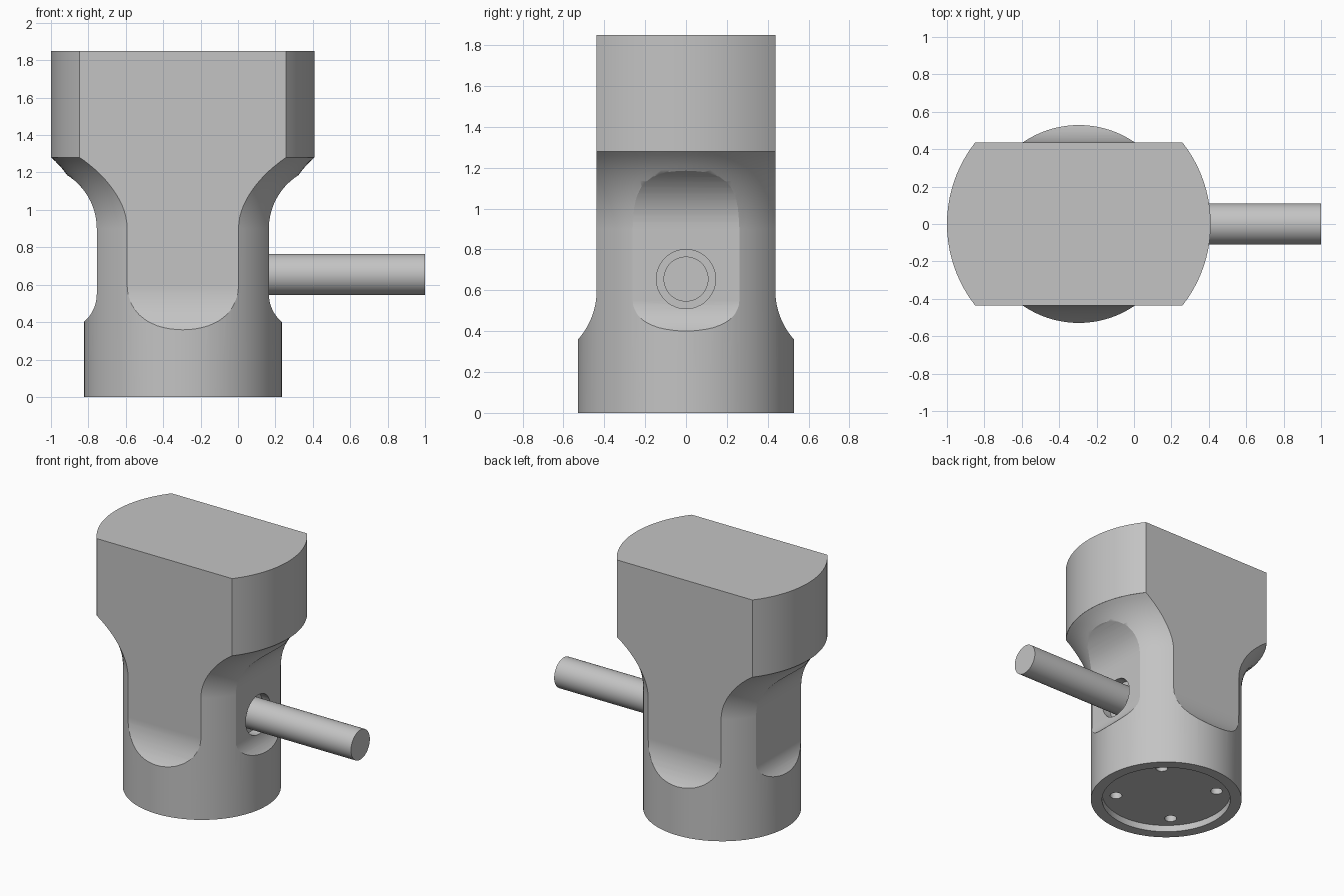
import bpy
import bmesh
from math import sin, cos, pi, radians
from mathutils import Matrix

if "Cube" in bpy.data.objects:
    bpy.data.objects.remove(bpy.data.objects["Cube"], do_unlink=True)

AXIS_X = -0.295          # vertical axis of the round body
ROD_Z = 0.655

grey = bpy.data.materials.new("plain grey")
grey.use_nodes = True
grey.diffuse_color = (0.55, 0.55, 0.55, 1)
grey.node_tree.nodes["Principled BSDF"].inputs["Base Color"].default_value = (0.55, 0.55, 0.55, 1)


def finish(name, bm):
    bmesh.ops.recalc_face_normals(bm, faces=bm.faces)
    mesh = bpy.data.meshes.new(name)
    bm.to_mesh(mesh)
    bm.free()
    obj = bpy.data.objects.new(name, mesh)
    bpy.context.collection.objects.link(obj)
    mesh.materials.append(grey)
    return obj


def fillet(offset, z, radius, sweep, direction, steps=14):
    """Concave arc that leaves a vertical wall at (offset, z)."""
    return [(offset + radius * (1 - cos(sweep * i / steps)),
             z + direction * radius * sin(sweep * i / steps)) for i in range(steps + 1)]


def lathe(name, profile, steps=96):
    bm = bmesh.new()
    verts = [bm.verts.new((r, 0, z)) for r, z in profile]
    edges = [bm.edges.new(pair) for pair in zip(verts, verts[1:])]
    bmesh.ops.spin(bm, geom=verts + edges, cent=(0, 0, 0), axis=(0, 0, 1),
                   angle=2 * pi, steps=steps, use_merge=True)
    bmesh.ops.remove_doubles(bm, verts=bm.verts, dist=1e-5)
    obj = finish(name, bm)
    obj.location.x = AXIS_X
    return obj


def side_cutter(name, profile, turn):
    """Prism from an (outward, up) profile, turned about the body axis."""
    bm = bmesh.new()
    face = bm.faces.new([bm.verts.new((d, -1, z)) for d, z in profile])
    grown = bmesh.ops.extrude_face_region(bm, geom=[face])["geom"]
    bmesh.ops.translate(bm, vec=(0, 2, 0),
                        verts=[g for g in grown if isinstance(g, bmesh.types.BMVert)])
    bmesh.ops.rotate(bm, verts=bm.verts, cent=(0, 0, 0), matrix=Matrix.Rotation(turn, 3, 'Z'))
    obj = finish(name, bm)
    obj.location.x = AXIS_X
    return obj


def cylinder(name, radius, start, end, along_x, segments=48):
    """Cylinder between two heights, or two x positions, about its local axis."""
    bm = bmesh.new()
    bmesh.ops.create_cone(bm, cap_ends=True, segments=segments, radius1=radius,
                          radius2=radius, depth=end - start)
    bmesh.ops.translate(bm, verts=bm.verts, vec=(0, 0, (start + end) / 2))
    if along_x:
        bmesh.ops.rotate(bm, verts=bm.verts, cent=(0, 0, 0),
                         matrix=Matrix.Rotation(pi / 2, 3, 'Y'))
    return finish(name, bm)


def smooth(obj):
    bpy.ops.object.select_all(action='DESELECT')
    obj.select_set(True)
    bpy.context.view_layer.objects.active = obj
    bpy.ops.object.shade_smooth_by_angle(angle=radians(22))
    obj.modifiers.new("even shading", 'WEIGHTED_NORMAL').keep_sharp = True


# Round body: recessed underside, straight lower part, flare and wide head
flare = fillet(0.529, 0.9, 0.5, 0.8635, 1)
body = lathe("body", [(0, 0.05), (0.45, 0.05), (0.45, 0), (0.529, 0)]
             + flare + [(0.705, 1.28), (0.705, 1.85), (0, 1.85)])

cutters = []

# Front and back flats, running out in a fillet above the base
flat = [(0.9, 2), (0.437, 2)] + fillet(0.437, 0.6, 0.363, 1.3, -1) + [(0.9, 0.25)]
for turn in (-pi / 2, pi / 2):
    cutters.append(side_cutter("flat_cutter", flat, turn))

# Side pockets, filleted at both ends
pocket = ([(0.9, 1.237)] + fillet(0.46, 0.9, 0.337, 1.5, 1)[::-1]
          + fillet(0.46, 0.55, 0.196, 1.5, -1) + [(0.9, 0.354)])
for turn in (0, pi):
    cutters.append(side_cutter("pocket_cutter", pocket, turn))

# Clearance hole round the rod
hole = cylinder("rod_hole_cutter", 0.145, 0.1, 0.4, True)
hole.location.z = ROD_Z
cutters.append(hole)

# Four screw holes in the underside
for i in range(4):
    angle = pi / 4 + i * pi / 2
    screw = cylinder("screw_hole_cutter", 0.042, -0.1, 0.12, False, 24)
    screw.location = (AXIS_X + 0.354 * cos(angle), 0.354 * sin(angle), 0)
    cutters.append(screw)

bpy.context.view_layer.objects.active = body
for cutter in cutters:
    cutter.hide_render = True
    cut = body.modifiers.new("cut", 'BOOLEAN')
    cut.operation = 'DIFFERENCE'
    cut.solver = 'EXACT'
    cut.object = cutter
    bpy.ops.object.modifier_apply(modifier=cut.name)
for cutter in cutters:
    bpy.data.objects.remove(cutter, do_unlink=True)
smooth(body)

# Side rod
rod = cylinder("side_rod", 0.11, 0.09, 1.0, True)
rod.location.z = ROD_Z
smooth(rod)
